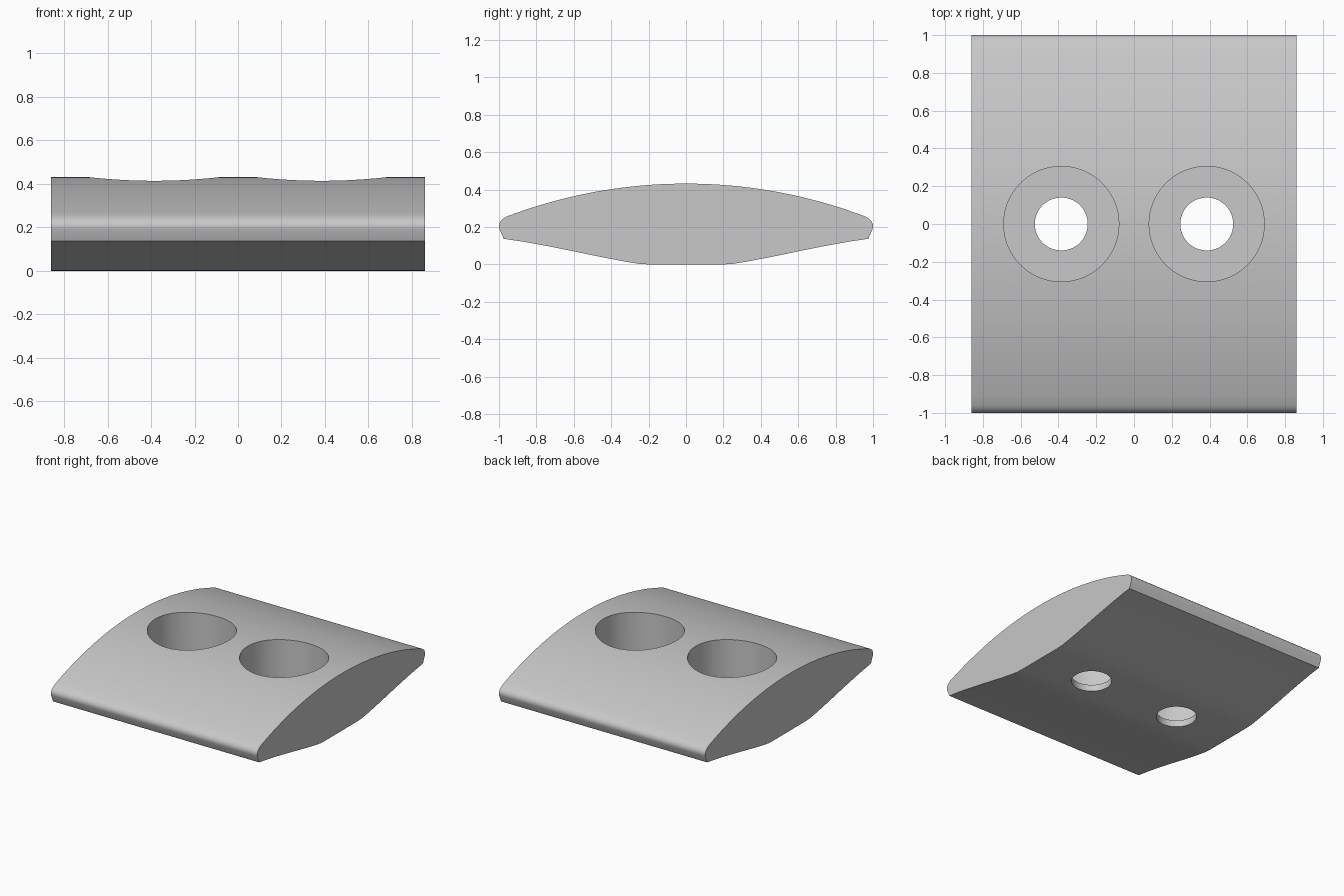
import bpy
import bmesh
import math

if "Cube" in bpy.data.objects:
    bpy.data.objects.remove(bpy.data.objects["Cube"])

HALF_WIDTH = 0.86
HOLE_X = 0.385

grey = bpy.data.materials.new("light grey")
grey.use_nodes = True
colour = (0.58, 0.58, 0.58, 1)
grey.diffuse_color = colour
grey.node_tree.nodes["Principled BSDF"].inputs["Base Color"].default_value = colour


def make_object(name, bm):
    bmesh.ops.recalc_face_normals(bm, faces=bm.faces)
    mesh = bpy.data.meshes.new(name)
    bm.to_mesh(mesh)
    bm.free()
    mesh.materials.append(grey)
    obj = bpy.data.objects.new(name, mesh)
    bpy.context.collection.objects.link(obj)
    return obj


def crown(y, top=0.432, radius=2.7):
    return top - radius + math.sqrt(radius ** 2 - y ** 2)


def half_profile():
    """Right half of the section, from the bottom centre to the crown."""
    points = [(0.2, 0.0), (0.25, 0.003), (0.32, 0.014), (0.42, 0.033),
              (0.52, 0.053), (0.62, 0.074), (0.72, 0.094), (0.8, 0.109),
              (0.88, 0.123), (0.975, 0.137)]
    # rounded nose
    points += [(0.998, 0.19), (1.0, 0.205), (0.998, 0.218),
               (0.99, 0.233), (0.978, 0.244)]
    # arched top
    points += [(0.96 * (1 - i / 20), crown(0.96 * (1 - i / 20))) for i in range(21)]
    return points


# Body: mirrored section extruded across the width
right = half_profile()
left = [(-y, z) for y, z in reversed(right[:-1])]
bm = bmesh.new()
cap = bm.faces.new([bm.verts.new((-HALF_WIDTH, y, z)) for y, z in right + left])
result = bmesh.ops.extrude_face_region(bm, geom=[cap])
moved = [v for v in result["geom"] if isinstance(v, bmesh.types.BMVert)]
bmesh.ops.translate(bm, verts=moved, vec=(2 * HALF_WIDTH, 0, 0))
body = make_object("clamp_block", bm)


# Stepped holes: narrow bore below, wide counterbore above
def stepped_cutter(name, x, segments=64):
    bm = bmesh.new()
    steps = [(0.14, -0.2), (0.14, 0.05), (0.305, 0.05), (0.305, 0.7)]
    rings = []
    for radius, z in steps:
        angles = [2 * math.pi * i / segments for i in range(segments)]
        rings.append([bm.verts.new((x + radius * math.cos(a), radius * math.sin(a), z))
                      for a in angles])
    for low, high in zip(rings, rings[1:]):
        for i in range(segments):
            j = (i + 1) % segments
            bm.faces.new((low[i], low[j], high[j], high[i]))
    bm.faces.new(rings[0])
    bm.faces.new(rings[-1])
    cutter = make_object(name, bm)
    cutter.hide_render = True
    return cutter


cutters = [stepped_cutter("left_hole_cutter", HOLE_X),
           stepped_cutter("right_hole_cutter", -HOLE_X)]
bpy.context.view_layer.objects.active = body
for cutter in cutters:
    mod = body.modifiers.new(cutter.name, "BOOLEAN")
    mod.operation = "DIFFERENCE"
    mod.solver = "EXACT"
    mod.object = cutter
    bpy.ops.object.modifier_apply(modifier=mod.name)
for cutter in cutters:
    bpy.data.objects.remove(cutter)

# Smooth curves, crisp edges
bpy.ops.object.select_all(action="DESELECT")
body.select_set(True)
bpy.ops.object.shade_smooth_by_angle(angle=math.radians(35))
